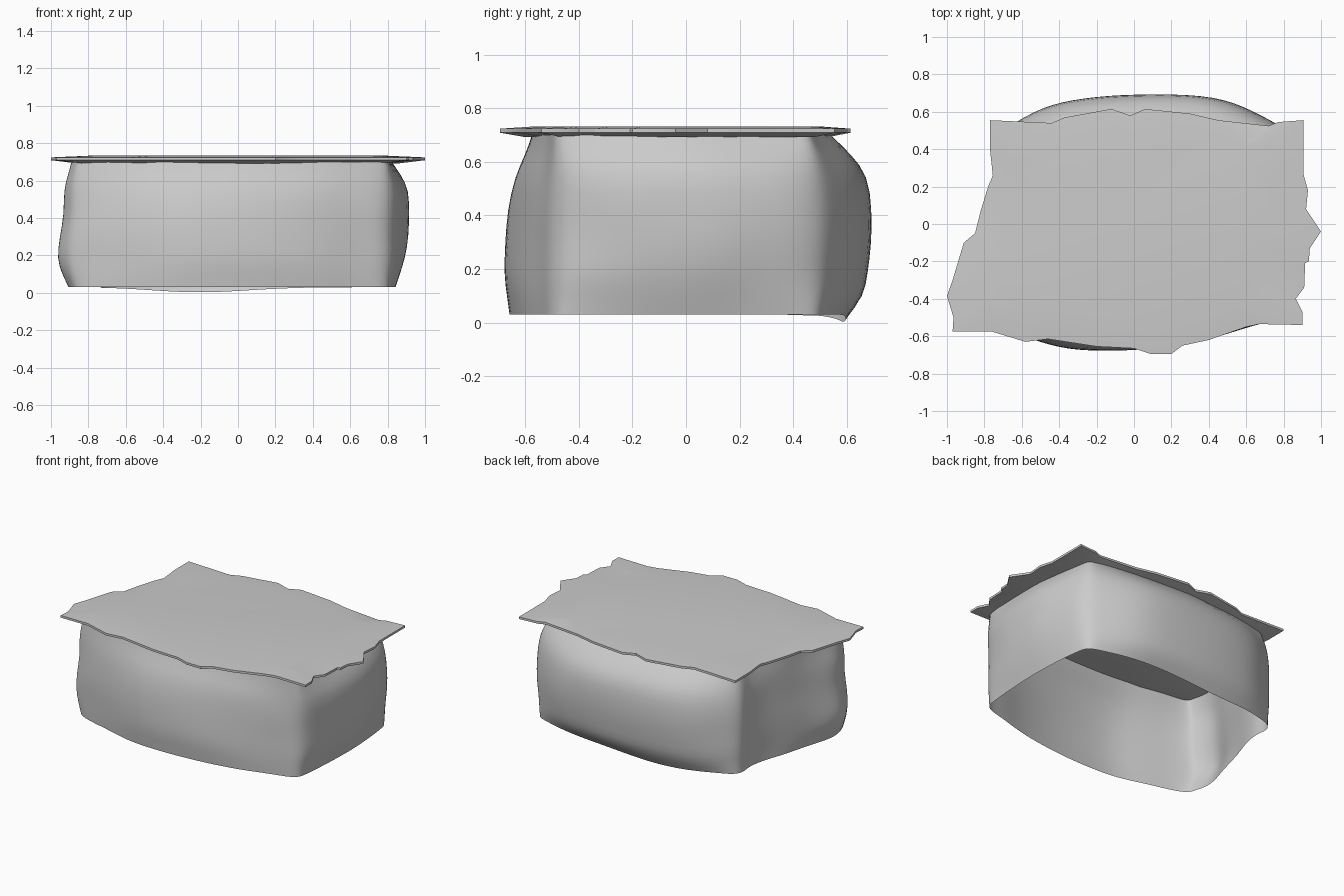
import bpy, bmesh, math
from mathutils import Vector, noise

if "Cube" in bpy.data.objects:
    bpy.data.objects.remove(bpy.data.objects["Cube"])


def add_object(name, bm):
    bmesh.ops.recalc_face_normals(bm, faces=bm.faces)
    mesh = bpy.data.meshes.new(name)
    bm.to_mesh(mesh)
    bm.free()
    obj = bpy.data.objects.new(name, mesh)
    bpy.context.collection.objects.link(obj)
    bpy.ops.object.select_all(action='DESELECT')
    obj.select_set(True)
    bpy.context.view_layer.objects.active = obj
    return obj


def smooth_loop(pts, steps):
    """Closed Catmull-Rom curve through 2D points."""
    out, n = [], len(pts)
    for i in range(n):
        a, b, c, d = (Vector(pts[(i + k) % n]) for k in (-1, 0, 1, 2))
        for s in range(steps):
            t = s / steps
            out.append(0.5 * (2 * b + (c - a) * t + (2 * a - 5 * b + 4 * c - d) * t**2
                              + (3 * b - a - 3 * c + d) * t**3))
    return out


def bridge(bm, lower, upper):
    n = len(lower)
    for i in range(n):
        j = (i + 1) % n
        bm.faces.new((lower[i], lower[j], upper[j], upper[i]))


# Wall: open-bottomed bulging shell, outline at its widest
outline = [(-.86, -.52), (-.6, -.6), (-.35, -.67), (0, -.675), (.35, -.63), (.62, -.55), (.81, -.48),
           (.88, -.3), (.92, 0), (.89, .25), (.82, .46), (.7, .56), (.42, .67), (0, .69),
           (-.38, .65), (-.61, .55), (-.73, .45), (-.73, .32), (-.77, .15), (-.87, -.1),
           (-.965, -.32), (-.93, -.46)]
# Height, bulge remaining on left, right, front, back, then scale of the back corners
levels = [(.03, .65, .35, .9, .55, 1), (.1, .85, .55, .95, .88, 1), (.18, 1, .8, 1, .94, 1.005),
          (.3, .92, .9, .98, 1, 1.01), (.42, .8, .97, .93, 1, 1.01),
          (.55, .78, 1, .8, .94, 1), (.63, .65, .6, .6, .65, .98), (.7, .55, .2, .48, .3, .95)]


def squeeze(v, core, k_neg, k_pos):
    k = k_neg if v < 0 else k_pos
    extra = max(0, abs(v) - core)
    return math.copysign(min(abs(v), core) + extra * k, v)


bm = bmesh.new()
rings = []
for z, left, right, front, back, corner in levels:
    ring = []
    for p in smooth_loop(outline, 3):
        x = squeeze(p.x, .8, left, right)
        y = squeeze(p.y, .48, front, back)
        # Gentle ripples, fading towards top and bottom
        fade = math.sin(math.pi * z / .73)
        wobble = 1 + .014 * fade * noise.noise(Vector((x * 2.5, y * 4, z * 9)))
        if p.y > 0:
            wobble += (corner - 1) * min(1, abs(p.x * p.y) / .35)
        dip = .028 * math.exp(-((x + .2) / .35)**2) if z < .05 and y > .4 else 0
        ring.append(bm.verts.new((x * wobble, y * wobble, z - dip)))
    rings.append(ring)
for lower, upper in zip(rings, rings[1:]):
    bridge(bm, lower, upper)
wall = add_object("wall", bm)
sub = wall.modifiers.new("smooth", 'SUBSURF')
sub.levels = sub.render_levels = 1
bpy.ops.object.shade_smooth()

# Lid: thin slab with a ragged edge and a slightly sagging underside
edge = [(-.77, .555), (-.44, .54), (-.37, .57), (-.12, .615), (-.02, .58), (.06, .615), (.3, .59),
        (.45, .555), (.72, .525), (.77, .545), (.905, .555), (.905, .27), (.93, .18), (.92, .08),
        (1, -.04), (.94, -.13), (.935, -.2), (.915, -.21), (.91, -.34), (.865, -.4), (.9, -.47),
        (.9, -.54), (.67, -.535), (.6, -.55), (.4, -.62), (.26, -.65), (.2, -.695), (.09, -.695),
        (0, -.665), (-.2, -.655), (-.46, -.615), (-.58, -.63), (-.76, -.575), (-.97, -.575),
        (-.965, -.5), (-1, -.385), (-.97, -.3), (-.91, -.1), (-.85, -.05), (-.82, .07),
        (-.78, .2), (-.755, .26), (-.77, .4)]
bm = bmesh.new()
sections = [(.86, .692), (1, .709), (1, .724), (.8, .733)]
lid_rings = [[bm.verts.new((x * s, y * s, z)) for x, y in edge] for s, z in sections]
for lower, upper in zip(lid_rings, lid_rings[1:]):
    bridge(bm, lower, upper)
bm.faces.new(lid_rings[0][::-1])
bm.faces.new(lid_rings[-1])
lid = add_object("lid", bm)
bpy.ops.object.shade_smooth_by_angle(angle=math.radians(30))
